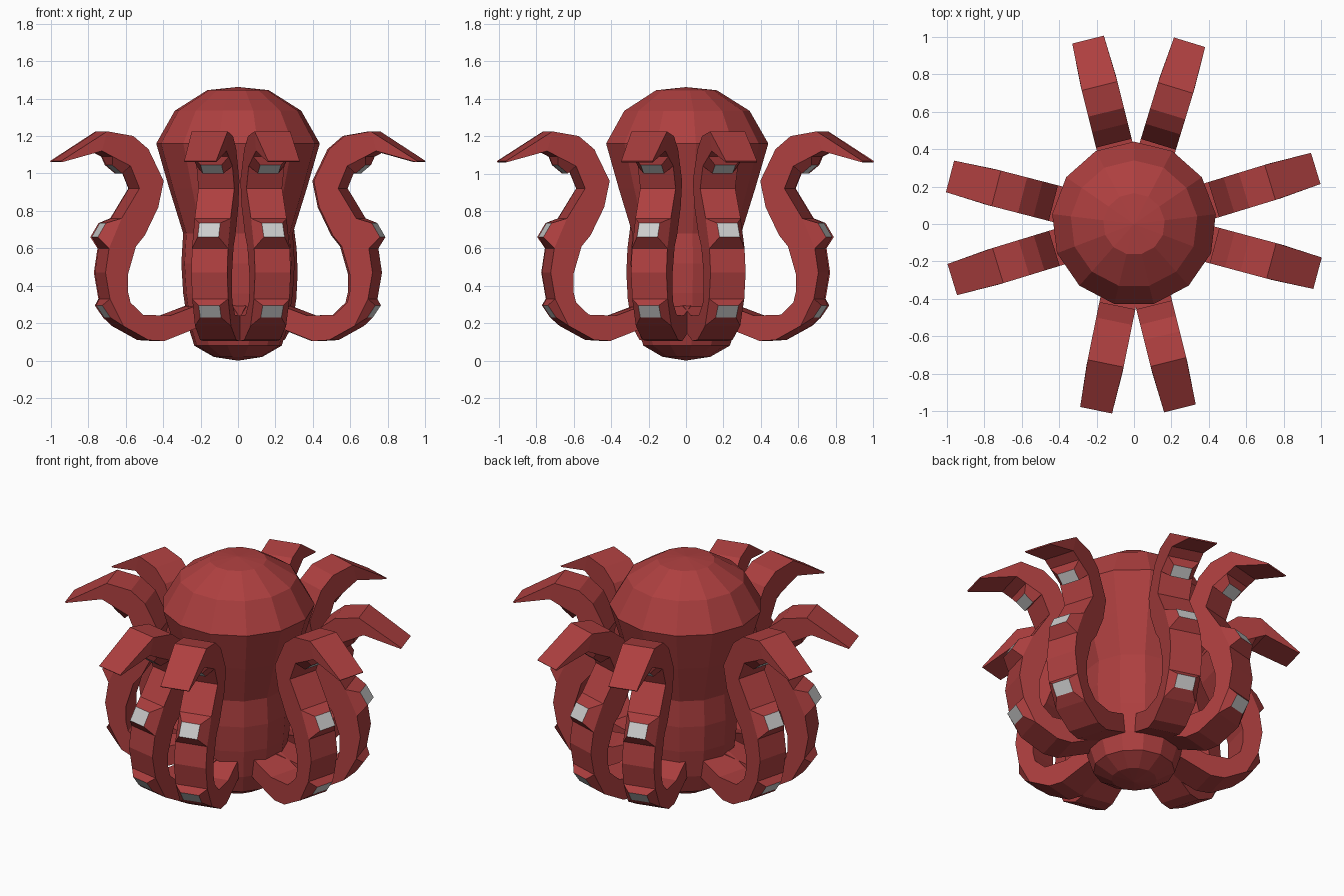
import bpy, bmesh
from math import sin, cos, tau, radians
from mathutils import Vector, Matrix

if "Cube" in bpy.data.objects:
    bpy.data.objects.remove(bpy.data.objects["Cube"])


def material(name, rgb):
    m = bpy.data.materials.new(name)
    m.diffuse_color = (*rgb, 1)
    m.use_nodes = True
    m.node_tree.nodes["Principled BSDF"].inputs["Base Color"].default_value = m.diffuse_color
    return m


RED = material("red_skin", (0.42, 0.05, 0.05))
GREY = material("grey_sucker", (0.6, 0.6, 0.6))


def finish(bm, name, mats):
    bmesh.ops.recalc_face_normals(bm, faces=bm.faces)
    me = bpy.data.meshes.new(name)
    bm.to_mesh(me)
    bm.free()
    for m in mats:
        me.materials.append(m)
    ob = bpy.data.objects.new(name, me)
    bpy.context.collection.objects.link(ob)
    return ob


# Body: a low-poly turned shape, domed head over a narrowing trunk
SIDES = 13
profile = [(0.13, 0.02), (0.235, 0.08), (0.27, 0.19), (0.295, 0.36), (0.305, 0.52),
           (0.295, 0.68), (0.37, 0.92), (0.44, 1.16), (0.34, 1.335), (0.165, 1.445)]
bm = bmesh.new()
rings = [[bm.verts.new((r * cos(tau * (i / SIDES + 0.25)), r * sin(tau * (i / SIDES + 0.25)), z))
          for i in range(SIDES)] for r, z in profile]
bottom, top = bm.verts.new((0, 0, 0)), bm.verts.new((0, 0, 1.462))
for i in range(SIDES):
    j = (i + 1) % SIDES
    for a, b in zip(rings, rings[1:]):
        bm.faces.new((a[i], a[j], b[j], b[i]))
    bm.faces.new((bottom, rings[0][j], rings[0][i]))
    bm.faces.new((top, rings[-1][i], rings[-1][j]))
finish(bm, "body", [RED])

# Tentacle sections: (inner r, inner z, outer r, outer z)
sections = [(0.22, 0.31, 0.22, 0.19), (0.41, 0.24, 0.44, 0.105), (0.56, 0.245, 0.53, 0.11),
            (0.63, 0.31, 0.67, 0.185), (0.645, 0.37, 0.745, 0.33), (0.645, 0.46, 0.77, 0.47),
            (0.60, 0.61, 0.75, 0.60), (0.55, 0.67, 0.68, 0.76), (0.475, 0.82, 0.63, 0.84),
            (0.445, 0.96, 0.58, 0.92), (0.53, 1.13, 0.63, 1.04), (0.615, 1.20, 0.73, 1.09),
            (0.76, 1.225, 0.79, 1.12), (1.015, 1.066, 1.01, 1.06)]
# Sucker tips: section index -> (r, z) of the lower and upper edge
suckers = {3: (0.73, 0.23, 0.775, 0.295), 6: (0.80, 0.66, 0.755, 0.735),
           10: (0.665, 1.0, 0.72, 1.045)}
HALF, TIP_HALF, SUCKER_HALF = 0.098, 0.087, 0.057


def tentacle(name, angle):
    bm = bmesh.new()
    rows = []
    for k, (ri, zi, ro, zo) in enumerate(sections):
        h = TIP_HALF if k == len(sections) - 1 else HALF
        rows.append([bm.verts.new(p) for p in
                     ((ri, -h, zi), (ri, h, zi), (ro, h, zo), (ro, -h, zo))])
    for k, (a, b) in enumerate(zip(rows, rows[1:])):
        for i in range(4):
            j = (i + 1) % 4
            if i == 2 and k in suckers:
                # raised bump tapering to a square grey sucker
                r0, z0, r1, z1 = suckers[k]
                s = SUCKER_HALF
                cap = [bm.verts.new(p) for p in
                       ((r0, s, z0), (r0, -s, z0), (r1, -s, z1), (r1, s, z1))]
                base = (a[2], a[3], b[3], b[2])
                for n in range(4):
                    m = (n + 1) % 4
                    bm.faces.new((base[n], base[m], cap[m], cap[n]))
                bm.faces.new(cap).material_index = 1
            else:
                bm.faces.new((a[i], a[j], b[j], b[i]))
    bm.faces.new(rows[0])
    bm.faces.new(rows[-1])
    bmesh.ops.rotate(bm, verts=bm.verts, cent=Vector(), matrix=Matrix.Rotation(radians(angle), 3, 'Z'))
    finish(bm, name, [RED, GREY])


# Eight tentacles in four pairs around the body
for n, angle in enumerate((17, 73, 104, 165.5, 197, 258.5, 284, 345)):
    tentacle(f"tentacle_{n + 1}", angle)
